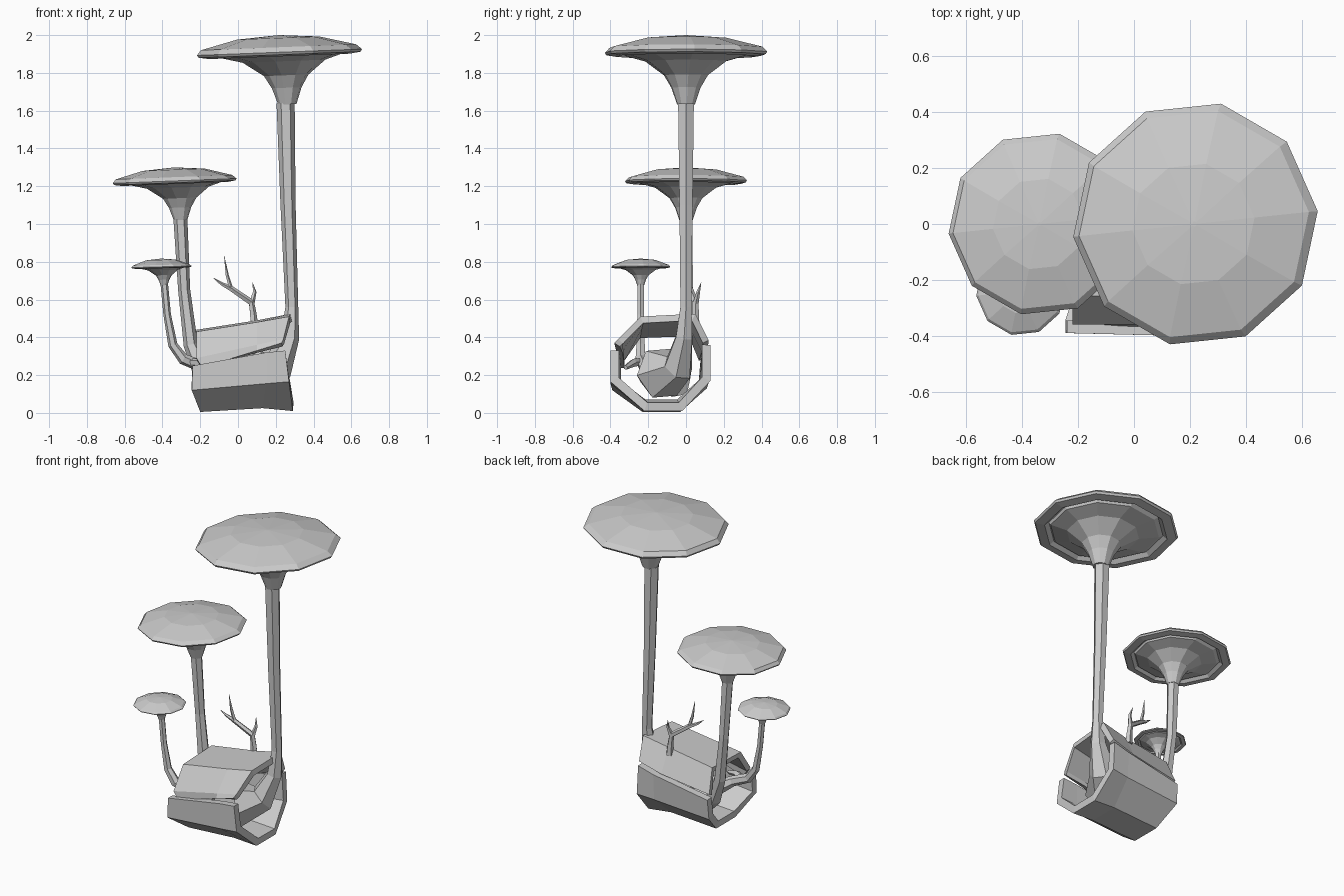
import bpy, math
from mathutils import Vector, Matrix

if "Cube" in bpy.data.objects:
    bpy.data.objects.remove(bpy.data.objects["Cube"])

Z = Vector((0, 0, 1))


def make(name, rings, closed=True, caps=True):
    """Skin a list of equal-length point rings."""
    n = len(rings[0])
    verts = [tuple(p) for r in rings for p in r]
    faces = []
    for i in range(len(rings) - 1):
        for j in range(n if closed else n - 1):
            k = (j + 1) % n
            faces.append((i*n + j, i*n + k, (i+1)*n + k, (i+1)*n + j))
    if closed and caps:
        faces.append(tuple(reversed(range(n))))
        m = (len(rings) - 1) * n
        faces.append(tuple(m + j for j in range(n)))
    me = bpy.data.meshes.new(name)
    me.from_pydata(verts, [], faces)
    ob = bpy.data.objects.new(name, me)
    bpy.context.collection.objects.link(ob)
    return ob


def tube(name, path, n=6):
    """Tapered faceted tube along (x, y, z, radius) points."""
    pts = [Vector(p[:3]) for p in path]
    rings = []
    for i, p in enumerate(pts):
        t = pts[min(i+1, len(pts)-1)] - pts[max(i-1, 0)]
        q = Z.rotation_difference(t.normalized())
        r = path[i][3]
        rings.append([p + q @ Vector((r*math.cos(a), r*math.sin(a), 0))
                      for a in (2*math.pi*j/n for j in range(n))])
    return make(name, rings)


def cap(name, x, y, z, R, h, tilt=2.2):
    """Ten-sided cap: flared gills, groove, rim and low dome."""
    prof = [(.11, -.62, .07), (.18, -.42, .07), (.27, -.27, .07), (.5, -.1, .05),
            (.75, -.03, .02), (.79, .01, 0), (.85, -.04, 0), (.98, -.02, 0),
            (1, .01, 0), (.94, .07, -.01), (.5, h*.84, -.01), (.02, h, 0)]
    M = Matrix.Translation((x, y, z)) @ Matrix.Rotation(math.radians(-tilt), 4, 'Y')
    a0 = math.radians(6)
    rings = [[M @ Vector((R*(r*math.cos(a0+j*math.pi/5) + dx),
                          R*r*math.sin(a0+j*math.pi/5), R*dz)) for j in range(10)]
             for r, dz, dx in prof]
    return make(name, rings)


def shell(name, columns, thick=.045):
    """Log wall skinned between broken end outlines, thickened inward."""
    ob = make(name, columns, closed=False)
    ob.data.flip_normals()
    centre = Vector((0.02, -.13, .26))
    p = ob.data.polygons[len(columns[0]) // 2]
    if p.normal.dot(p.center - centre) < 0:
        ob.data.flip_normals()
    s = ob.modifiers.new("thickness", 'SOLIDIFY')
    s.thickness = thick
    s.offset = -1
    s.use_even_offset = True
    return ob


# hollow log: lower trough
shell("log_lower", [
    [(-.24, -.39, .25), (-.245, -.39, .12), (-.20, -.23, .005), (-.20, -.03, .005),
     (-.245, .11, .13), (-.24, .12, .26)],
    [(.15, -.40, .32), (.15, -.40, .155), (.13, -.23, .025), (.13, -.03, .025),
     (.15, .12, .16), (.15, .13, .33)],
    [(.25, -.40, .33), (.27, -.40, .165), (.29, -.22, .01), (.29, -.02, .01),
     (.27, .13, .17), (.26, .13, .36)]])

# hollow log: cracked upper half with broken corner
shell("log_upper", [
    [(-.19, -.36, .24), (-.22, -.36, .29), (-.22, -.26, .43), (-.22, .04, .44),
     (-.24, .10, .29)],
    [(.10, -.37, .33), (.10, -.36, .36), (.10, -.25, .48), (.10, .04, .49),
     (.10, .115, .34)],
    [(.23, -.38, .37), (.24, -.36, .39), (.27, -.24, .51), (.28, .05, .525),
     (.26, .12, .385)]], .035)

# mushroom caps
cap("large_cap", .22, 0, 1.905, .44, .215)
cap("medium_cap", -.335, 0, 1.225, .33, .225)
cap("small_cap", -.405, -.24, .772, .16, .28, 1.5)

# mushroom stems, rooted inside the log
tube("large_stem", [(-.02, -.15, .20, .10), (.10, -.13, .21, .145), (.21, -.04, .24, .085),
                    (.275, -.01, .40, .05), (.285, 0, .56, .034), (.265, 0, 1.1, .04),
                    (.252, 0, 1.64, .048)])
tube("medium_stem", [(-.08, -.06, .16, .09), (-.19, -.02, .22, .055), (-.25, 0, .36, .038),
                     (-.285, .01, .65, .032), (-.305, 0, 1.03, .037)])
tube("small_stem", [(-.08, -.18, .18, .05), (-.19, -.22, .245, .032), (-.29, -.24, .285, .03),
                    (-.345, -.24, .36, .025), (-.375, -.24, .52, .02),
                    (-.39, -.24, .68, .02)])
tube("small_root", [(-.27, -.23, .27, .02), (-.18, -.28, .265, .022), (-.09, -.32, .24, .012)], 5)

# dry twig with three tips
tube("twig_main", [(.085, .05, .45, .024), (.08, .05, .52, .019), (.07, .05, .585, .018),
                   (-.04, .02, .66, .015), (-.09, .01, .685, .009), (-.13, .0, .715, .001)], 5)
tube("twig_up", [(-.035, .02, .65, .012), (-.058, .015, .73, .009), (-.073, .01, .83, .001)], 5)
tube("twig_side", [(.07, .05, .575, .017), (.088, .065, .64, .01), (.077, .08, .69, .001)], 5)
